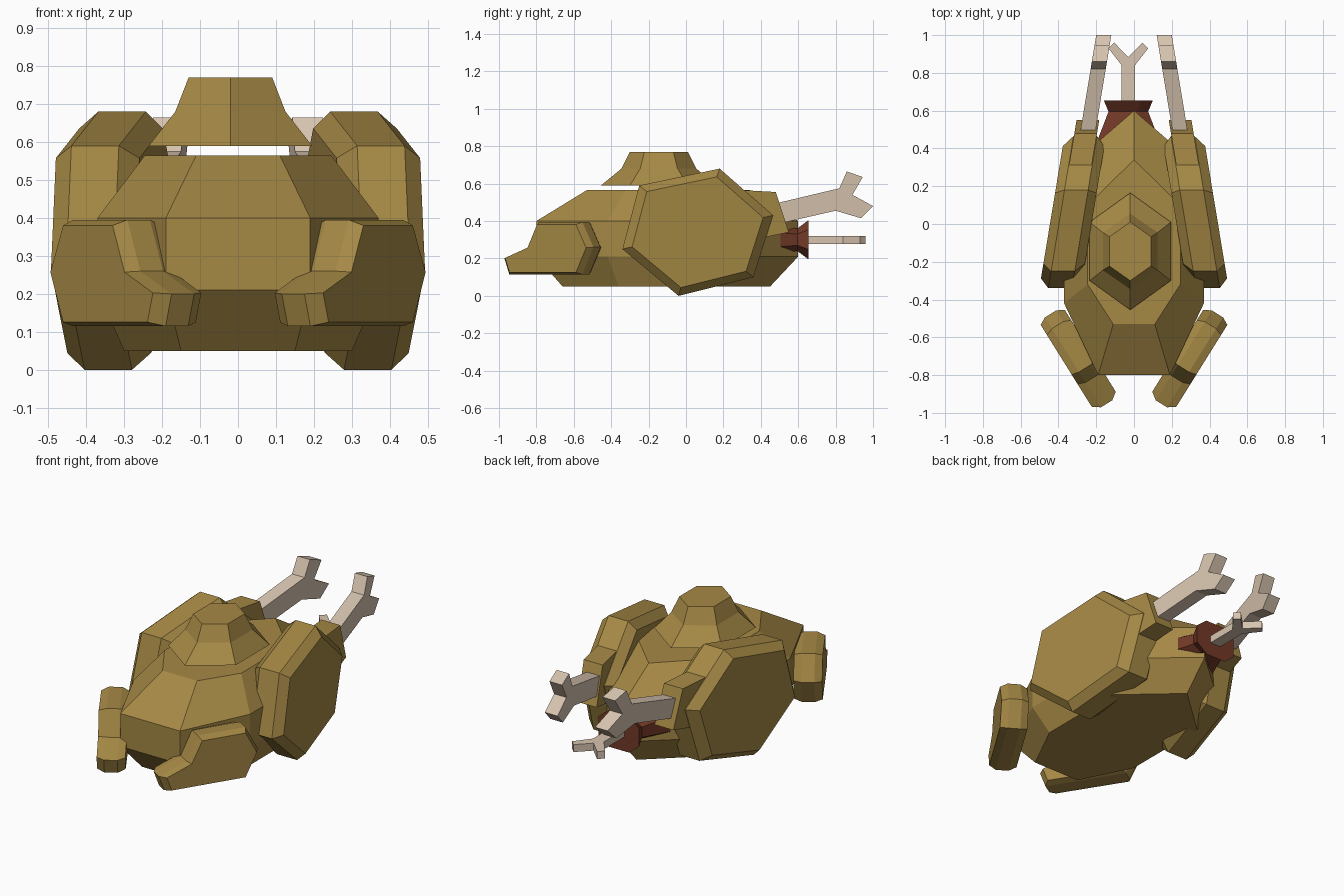
import bpy, bmesh
from mathutils import Vector

if "Cube" in bpy.data.objects:
    bpy.data.objects.remove(bpy.data.objects["Cube"])


def material(name, rgb):
    m = bpy.data.materials.new(name)
    m.diffuse_color = (*rgb, 1)
    m.use_nodes = True
    m.node_tree.nodes["Principled BSDF"].inputs["Base Color"].default_value = m.diffuse_color
    return m


ROAST = material("roast", (0.38, 0.25, 0.06))
BONE = material("bone", (0.68, 0.55, 0.43))
STUFFING = material("stuffing", (0.17, 0.042, 0.02))


def loft(name, rings, mat, mirror=False):
    """Skin a stack of equal-length rings and cap both ends."""
    bm = bmesh.new()
    loops = [[bm.verts.new(p) for p in ring] for ring in rings]
    n = len(loops[0])
    for a, b in zip(loops, loops[1:]):
        for i in range(n):
            j = (i + 1) % n
            bm.faces.new((a[i], a[j], b[j], b[i]))
    bm.faces.new(loops[0])
    bm.faces.new(loops[-1])
    bmesh.ops.recalc_face_normals(bm, faces=bm.faces[:])
    me = bpy.data.meshes.new(name)
    bm.to_mesh(me)
    bm.free()
    me.materials.append(mat)
    ob = bpy.data.objects.new(name, me)
    bpy.context.collection.objects.link(ob)
    if mirror:
        ob.modifiers.new("mirror", 'MIRROR').use_mirror_merge = False
    return ob


def scaled(profile, centre, s):
    c = Vector(centre)
    return [c + (Vector(p) - c) * s for p in profile]


# body: flat front, pointed back, stacked outlines
def body_ring(z, front, wide, rear, tip):
    half = [front, wide, rear]
    pts = half + [(0, tip)] + [(-x, y) for x, y in reversed(half)]
    return [(x, y, z) for x, y in pts]


loft("body", [
    body_ring(0.05, (0.15, -0.66), (0.30, -0.36), (0.30, 0.18), 0.45),
    body_ring(0.21, (0.19, -0.80), (0.37, -0.42), (0.37, 0.28), 0.60),
    body_ring(0.40, (0.19, -0.80), (0.37, -0.42), (0.37, 0.28), 0.60),
    body_ring(0.565, (0.11, -0.53), (0.245, -0.32), (0.245, 0.10), 0.34),
], ROAST)

# raised hexagonal hump over the breast
HEX = [(0, -1), (1, -0.5), (1, 0.5), (0, 1), (-1, 0.5), (-1, -0.5)]
loft("breast_hump", [
    [(-0.02 + x * rx, -0.145 + y * ry, z) for x, y in HEX]
    for z, rx, ry in [(0.59, 0.215, 0.31), (0.68, 0.145, 0.20), (0.77, 0.11, 0.155)]
], ROAST)


# legs: side profiles (y, z) sheared so they turn inwards towards the back
def leg_ring(profile, offset):
    return [(0.335 - 0.165 * y + offset, y, z) for y, z in profile]


thigh = [(-0.34, 0.25), (-0.25, 0.59), (0.18, 0.68), (0.465, 0.43), (0.36, 0.10), (-0.04, 0)]
thigh_cap = scaled(thigh, (0.06, 0.34), 0.87)
loft("thigh", [leg_ring(thigh_cap, -0.11), leg_ring(thigh, -0.0625),
               leg_ring(thigh, 0.0625), leg_ring(thigh_cap, 0.11)], ROAST, True)

knuckle = [(0.30, 0.565), (0.48, 0.555), (0.55, 0.34), (0.36, 0.30)]
loft("knuckle", [leg_ring(knuckle, -0.06), leg_ring(knuckle, 0.06)], ROAST, True)

leg_bone = [(0.42, 0.48), (0.82, 0.575), (0.86, 0.665), (0.945, 0.635), (0.89, 0.54),
            (1.0, 0.48), (0.935, 0.415), (0.80, 0.455), (0.45, 0.375)]
loft("leg_bone", [leg_ring(leg_bone, -0.05), leg_ring(leg_bone, 0.03)], BONE, True)


# wings: profile (length, z) on a slab angled towards the front centre
def wing_ring(profile, n):
    return [(0.46 - 0.53 * u - 0.85 * n, -0.57 - 0.85 * u + 0.53 * n, z)
            for u, z in profile]


wing = [(-0.07, 0.26), (0.0, 0.395), (0.27, 0.395), (0.335, 0.26),
        (0.49, 0.20), (0.46, 0.115), (0.0, 0.115)]
wing_cap = scaled(wing, (0.17, 0.23), 0.91)
loft("wing", [wing_ring(wing_cap, -0.01), wing_ring(wing, 0.03),
              wing_ring(wing, 0.10), wing_ring(wing_cap, 0.14)], ROAST, True)

# flared stuffing at the back
loft("stuffing", [
    [(-0.03 + x * rx, y, 0.30 + z * rz) for x, z in
     [(-1, -0.5), (-0.5, -1), (0.5, -1), (1, -0.5), (1, 0.5), (0.5, 1), (-0.5, 1), (-1, 0.5)]]
    for y, rx, rz in [(0.40, 0.18, 0.09), (0.595, 0.105, 0.06), (0.655, 0.13, 0.105)]
], STUFFING)

# small forked bone in the stuffing
fork = [(-0.065, 0.60), (-0.065, 0.84), (-0.135, 0.93), (-0.105, 0.96), (-0.03, 0.885),
        (0.045, 0.96), (0.075, 0.93), (0.005, 0.84), (0.005, 0.60)]
loft("fork_bone", [[(x, y, z) for x, y in fork] for z in (0.277, 0.32)], BONE)
